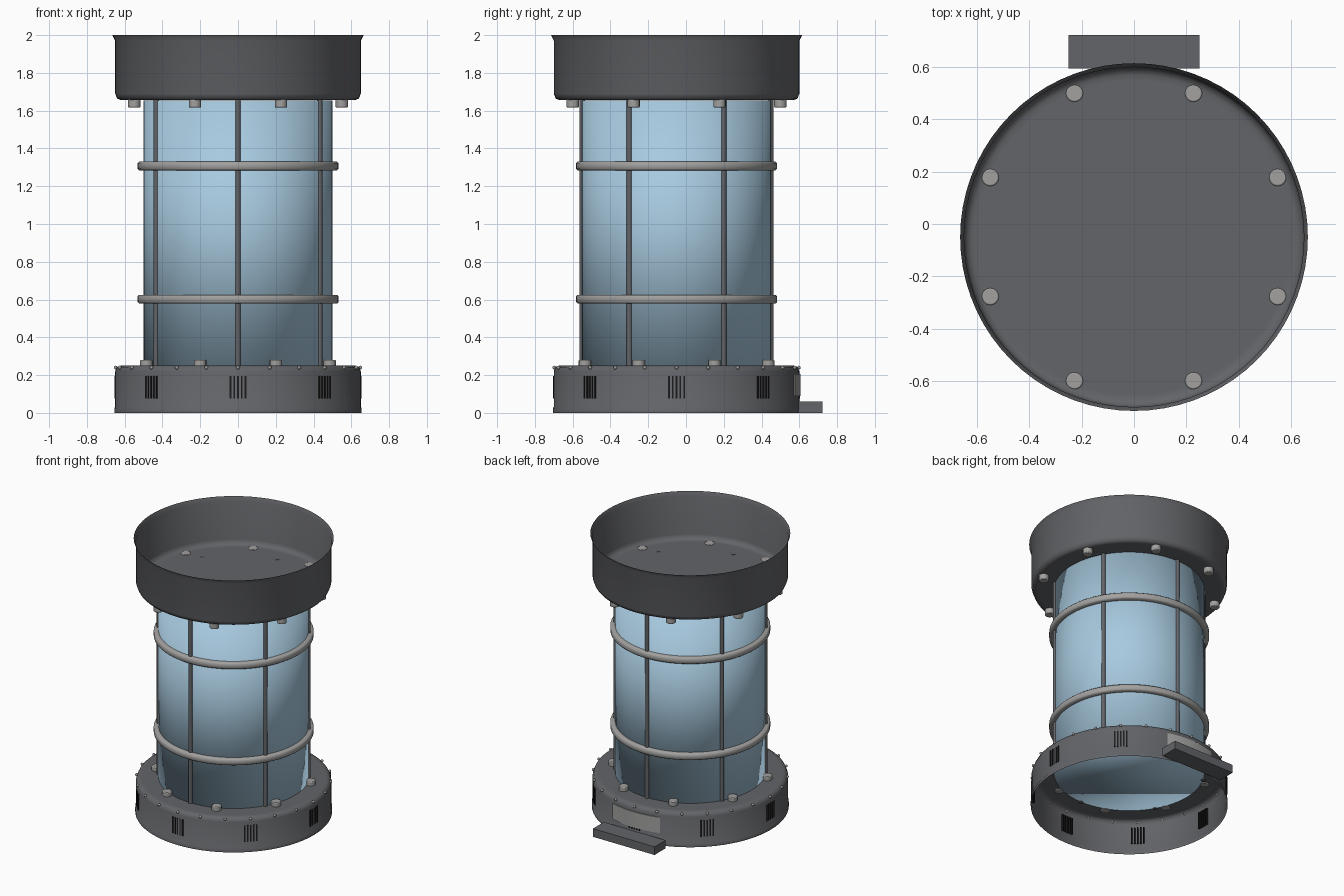
import bpy
import bmesh
from math import cos, sin, radians, pi
from mathutils import Vector

cube = bpy.data.objects.get("Cube")
if cube:
    bpy.data.objects.remove(cube, do_unlink=True)

AXIS_Y = -0.05   # the lamp body sits slightly forward of the origin


def material(name, color):
    mat = bpy.data.materials.new(name)
    mat.use_nodes = True
    mat.diffuse_color = (*color, 1)
    mat.node_tree.nodes["Principled BSDF"].inputs["Base Color"].default_value = (*color, 1)
    return mat


DARK = material("dark grey metal", (0.125, 0.128, 0.138))
STEEL = material("light grey steel", (0.36, 0.355, 0.35))
GLASS = material("pale blue glass", (0.39, 0.59, 0.74))
BLACK = material("black slot", (0.012, 0.012, 0.013))


def add_object(name, bm, mat, smooth=True):
    mesh = bpy.data.meshes.new(name)
    bm.to_mesh(mesh)
    bm.free()
    mesh.materials.append(mat)
    for poly in mesh.polygons:
        poly.use_smooth = smooth
    obj = bpy.data.objects.new(name, mesh)
    obj.location.y = AXIS_Y
    bpy.context.collection.objects.link(obj)
    return obj


def lathe(name, profile, mat, closed=False, start=0, sweep=360, steps=72):
    """Sweep an (r, z) profile around the axis, fully or along an arc."""
    bm = bmesh.new()
    full = sweep == 360
    count = steps if full else steps + 1
    rings = []
    for j in range(count):
        a = radians(start + sweep * j / steps)
        rings.append([bm.verts.new((r * cos(a), r * sin(a), z)) for r, z in profile])
    n = len(profile)
    for j in range(steps):
        a, b = rings[j], rings[(j + 1) % count]
        for i in range(n if closed else n - 1):
            k = (i + 1) % n
            bm.faces.new((a[i], b[i], b[k], a[k]))
    if not full:
        bm.faces.new(rings[0])
        bm.faces.new(rings[-1][::-1])
    bmesh.ops.remove_doubles(bm, verts=bm.verts, dist=0.0001)
    return add_object(name, bm, mat)


def sharpen(obj, angle=40):
    bpy.ops.object.select_all(action="DESELECT")
    obj.select_set(True)
    bpy.context.view_layer.objects.active = obj
    bpy.ops.object.shade_smooth_by_angle(angle=radians(angle))


def cylinder(name, radius, z0, z1, mat, sides=16):
    bm = bmesh.new()
    bmesh.ops.create_cone(bm, cap_ends=True, segments=sides, radius1=radius,
                          radius2=radius, depth=z1 - z0)
    bmesh.ops.translate(bm, verts=bm.verts, vec=(0, 0, (z0 + z1) / 2))
    return add_object(name, bm, mat)


def box(name, size, center, mat):
    bm = bmesh.new()
    bmesh.ops.create_cube(bm, size=1)
    bmesh.ops.scale(bm, verts=bm.verts, vec=size)
    bmesh.ops.translate(bm, verts=bm.verts, vec=center)
    return add_object(name, bm, mat, smooth=False)


def around(obj, radius, count, first):
    """Place linked copies evenly on a circle round the axis."""
    for i in range(count):
        a = radians(first) + 2 * pi * i / count
        part = obj if i == 0 else obj.copy()
        if i:
            bpy.context.collection.objects.link(part)
        part.location = Vector((radius * cos(a), AXIS_Y + radius * sin(a), 0))
        part.rotation_euler.z = a


# Hollow base, open underneath
lathe("base_housing", [(0.655, 0), (0.655, 0.025), (0.65, 0.032), (0.65, 0.22),
                       (0.641, 0.243), (0.62, 0.25), (0.6, 0.25), (0, 0.25)], DARK)

# Open cup on top with a flared lip
lathe("top_cup", [(0, 1.656), (0.6, 1.656), (0.62, 1.656), (0.64, 1.664), (0.65, 1.69),
                  (0.65, 1.97), (0.665, 2.0)], DARK)

# Glass cylinder
cylinder("glass_tube", 0.5, 0.246, 1.654, GLASS, sides=72)

# Cage: six upright bars and two hoops
bar = cylinder("cage_bar", 0.014, 0.24, 1.658, DARK, sides=12)
sharpen(bar)
around(bar, 0.5, 6, 30)
for label, z in (("lower", 0.602), ("upper", 1.307)):
    h, b = 0.023, 0.008
    hoop = lathe(label + "_hoop",
                 [(0.498, z - h), (0.532 - b, z - h), (0.532, z - h + b),
                  (0.532, z + h - b), (0.532 - b, z + h), (0.498, z + h)],
                 STEEL, closed=True)
    sharpen(hoop, 50)

# Bolts under the cup and on the base
for name, radius, z0, z1 in (("cup_bolt", 0.595, 1.617, 1.66), ("base_bolt", 0.525, 0.245, 0.281)):
    bolt = cylinder(name, 0.033, z0, z1, STEEL)
    bevel = bolt.modifiers.new("soft_edge", "BEVEL")
    bevel.width = 0.005
    bevel.segments = 2
    sharpen(bolt)
    around(bolt, radius, 8, 22.5)

# Small rivets round the shoulder of the base
bm = bmesh.new()
bmesh.ops.create_icosphere(bm, subdivisions=2, radius=0.01)
bmesh.ops.translate(bm, verts=bm.verts, vec=(0, 0, 0.24))
around(add_object("shoulder_rivet", bm, STEEL), 0.648, 24, 0)

# Vent slots: eight groups of five
bm = bmesh.new()
for i in range(-2, 3):
    made = bmesh.ops.create_cube(bm, size=1)["verts"]
    bmesh.ops.scale(bm, verts=made, vec=(0.02, 0.009, 0.12))
    bmesh.ops.translate(bm, verts=made, vec=(0, i * 0.02, 0.135))
around(add_object("vent_slots", bm, BLACK, smooth=False), 0.643, 8, 0)

# Rear label plate and the tray below it
plate = lathe("rear_plate", [(0.648, 0.09), (0.656, 0.09), (0.656, 0.205), (0.648, 0.205)],
              STEEL, closed=True, start=73, sweep=34, steps=10)
sharpen(plate)
box("rear_tray", (0.5, 0.127, 0.06), (0, 0.6585 - AXIS_Y, 0.03), DARK)
